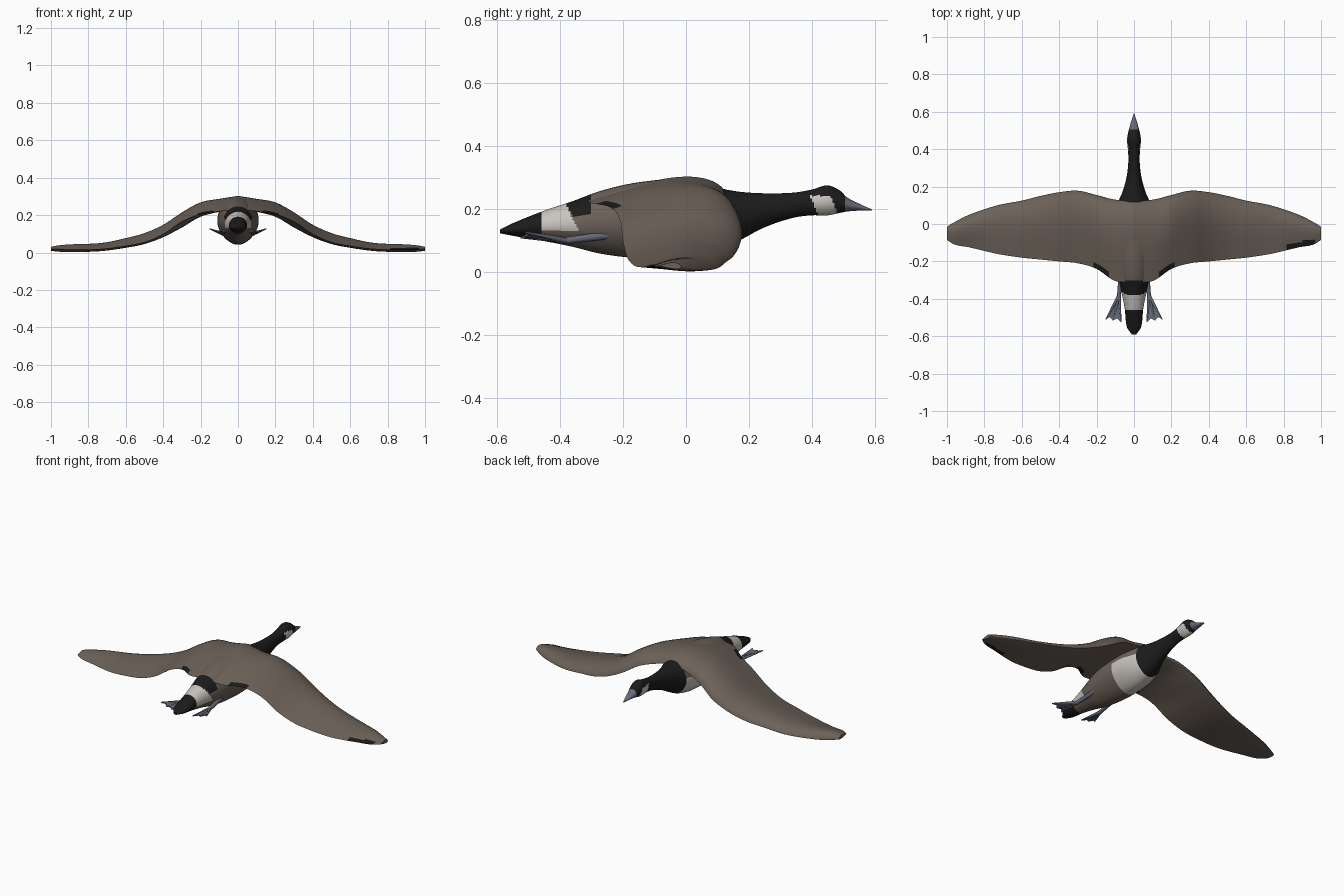
import bpy, bmesh, math
from mathutils import Vector

cube = bpy.data.objects.get("Cube")
if cube:
    bpy.data.objects.remove(cube, do_unlink=True)


def material(name, rgb):
    mat = bpy.data.materials.new(name)
    mat.use_nodes = True
    color = (*rgb, 1)
    mat.diffuse_color = color
    shader = mat.node_tree.nodes["Principled BSDF"]
    shader.inputs["Base Color"].default_value = color
    shader.inputs["Roughness"].default_value = 0.8
    return mat


BROWN, BLACK, WHITE, SLATE = range(4)
materials = [
    material("feather_brown", (.15, .12, .098)),
    material("feather_black", (.011, .011, .011)),
    material("feather_white", (.58, .55, .51)),
    material("bill_slate", (.13, .14, .19)),
]


def sample(table, position):
    """Smoothly interpolate the rows of a table keyed by their first column."""
    last = len(table) - 1
    i = 0
    while i < last - 1 and position > table[i + 1][0]:
        i += 1
    a, b = table[i], table[i + 1]
    before, after = table[max(i - 1, 0)], table[min(i + 2, last)]
    span = b[0] - a[0]
    t = (position - a[0]) / span
    values = []
    for k in range(1, len(a)):
        slope_a = (b[k] - before[k]) / (b[0] - before[0]) * span
        slope_b = (after[k] - a[k]) / (after[0] - a[0]) * span
        rise = b[k] - a[k]
        values.append(a[k] + slope_a * t
                      + (3 * rise - 2 * slope_a - slope_b) * t * t
                      + (slope_a + slope_b - 2 * rise) * t ** 3)
    return values


def finish(name, bm, rule, angle):
    """Paint the faces by a rule and make a smooth-shaded object."""
    bmesh.ops.recalc_face_normals(bm, faces=bm.faces[:])
    for face in bm.faces:
        face.material_index = rule(face.calc_center_median())
    mesh = bpy.data.meshes.new(name)
    bm.to_mesh(mesh)
    bm.free()
    for mat in materials:
        mesh.materials.append(mat)
    obj = bpy.data.objects.new(name, mesh)
    bpy.context.collection.objects.link(obj)
    bpy.ops.object.select_all(action="DESELECT")
    bpy.context.view_layer.objects.active = obj
    obj.select_set(True)
    bpy.ops.object.shade_smooth_by_angle(angle=math.radians(angle))
    return obj


def loft(name, rings, rule, angle=50):
    bm = bmesh.new()
    loops = [[bm.verts.new(p) for p in ring] for ring in rings]
    for low, high in zip(loops, loops[1:]):
        for i in range(len(low)):
            j = (i + 1) % len(low)
            bm.faces.new((low[i], low[j], high[j], high[i]))
    bm.faces.new(loops[0])
    bm.faces.new(loops[-1])
    return finish(name, bm, rule, angle)


# Body, neck, head and bill: y, half width, top, bottom
body_profile = [
    (-.59, .012, .135, .123), (-.55, .038, .155, .115),
    (-.45, .05, .195, .098), (-.36, .068, .225, .08),
    (-.27, .088, .258, .058), (-.15, .105, .285, .044),
    (0, .11, .295, .044), (.1, .092, .268, .065),
    (.17, .062, .255, .1), (.25, .04, .25, .142),
    (.34, .03, .252, .172), (.4, .033, .262, .18),
    (.45, .037, .275, .18), (.49, .031, .258, .188),
    (.51, .026, .238, .192), (.55, .015, .217, .195),
    (.59, .002, .199, .195),
]


def body_ring(y, sides=40):
    width, top, bottom = sample(body_profile, y)
    middle, half = (top + bottom) / 2, (top - bottom) / 2
    ring = []
    for i in range(sides):
        a = math.tau * i / sides
        x = width * math.cos(a)
        if math.sin(a) < 0:  # belly narrows to a soft keel
            x *= 1 - .18 * math.sin(a) ** 2
        ring.append((x, y, middle + half * math.sin(a)))
    return ring


def body_color(p):
    if p.y > .508:
        return SLATE
    if p.y > .12:
        cheek = abs(p.y - .44 + (p.z - .21) * .4) < .033 and p.z < .243
        return WHITE if cheek else BLACK
    if p.y > -.06:
        return WHITE if p.z < .18 else BROWN
    # Tail bands slant forward towards the belly
    if p.y < -.46:
        return BLACK
    if p.z > .13 and p.y < -.36 - (p.z - .17) * .5:
        return WHITE
    if p.z > .18 and p.y < -.3:
        return BLACK
    return BROWN


rows = 180
loft("body", [body_ring(-.59 + 1.18 * i / rows) for i in range(rows + 1)], body_color)

# Wings: distance out, leading y, trailing y, leading z, trailing z, crest z
wing_profile = [
    (0, .125, -.305, .25, .232, .303), (.1, .13, -.305, .225, .22, .287),
    (.2, .155, -.24, .195, .205, .268), (.3, .178, -.21, .135, .165, .213),
    (.4, .17, -.2, .085, .098, .148), (.5, .15, -.19, .05, .055, .104),
    (.6, .125, -.18, .03, .035, .077), (.73, .1, -.16, .012, .018, .051),
    (.88, .05, -.125, .006, .015, .044), (.96, .01, -.11, .008, .018, .038),
    (1, -.015, -.085, .014, .02, .03),
]


def wing_ring(x, steps=20):
    lead_y, trail_y, lead_z, trail_z, crest = sample(wing_profile, abs(x))
    bulge = crest - lead_z * .7 - trail_z * .3

    def point(t, height):
        arch = math.sin(math.pi * t ** .6)
        return (x, lead_y + (trail_y - lead_y) * t,
                lead_z + (trail_z - lead_z) * t + height * arch)

    # Points crowd towards the rounded leading edge
    ts = [(i / steps) ** 1.5 for i in range(steps + 1)]
    upper = [point(t, bulge) for t in ts]
    lower = [point(t, -.006) for t in ts[1:-1]]
    return upper + lower[::-1]


def wing_color(p):
    trail_y = sample(wing_profile, abs(p.x))[1]
    at_edge = p.y < trail_y + .03
    root_patch = .13 < abs(p.x) < .22
    tip_patch = .82 < p.x < .97
    return BLACK if at_edge and (root_patch or tip_patch) else BROWN


columns = 120
loft("wings", [wing_ring(2 * i / columns - 1) for i in range(columns + 1)], wing_color)


# Feet: shank, three toes and the web between them
def rod(bm, start, end, r1, r2):
    axis = end - start
    turn = axis.to_track_quat("Z", "Y").to_matrix().to_4x4()
    turn.translation = (start + end) / 2
    bmesh.ops.create_cone(bm, cap_ends=True, segments=10, radius1=r1,
                          radius2=r2, depth=axis.length, matrix=turn)


for side, name in ((1, "left_foot"), (-1, "right_foot")):
    def at(x, y, z):
        return Vector((side * x, y, z))

    hip, ankle = at(.068, -.24, .118), at(.08, -.38, .1)
    toes = [at(.15, -.51, .126), at(.112, -.515, .115), at(.07, -.525, .11)]
    bm = bmesh.new()
    rod(bm, hip, ankle, .013, .011)
    for toe in toes:
        rod(bm, ankle, toe, .01, .003)
    for a, b in zip(toes, toes[1:]):
        notch = (a + b) / 2 + at(0, .015, 0)
        outline = [ankle + at(0, .02, 0), a, notch, b]
        for i in (1, 2):
            tri = (outline[0], outline[i], outline[i + 1])
            lift = Vector((0, 0, .003))
            low = [bm.verts.new(p - lift) for p in tri]
            high = [bm.verts.new(p + lift) for p in tri]
            bm.faces.new(low)
            bm.faces.new(high)
            for k in range(3):
                n = (k + 1) % 3
                bm.faces.new((low[k], low[n], high[n], high[k]))
    finish(name, bm, lambda p: SLATE, 40)
